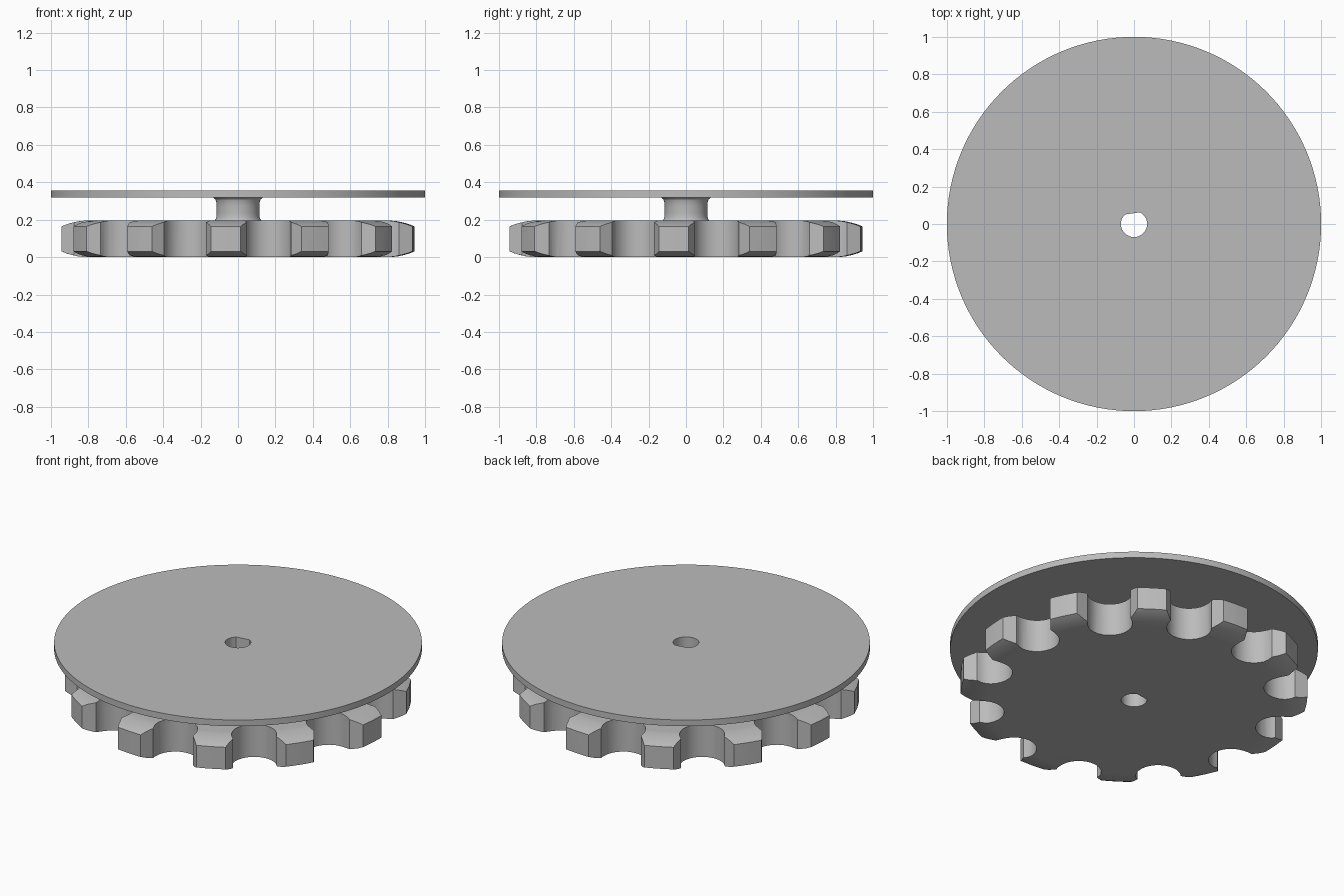
import bpy, bmesh, math
from math import cos, sin, pi, radians
from mathutils import Matrix, Vector

if "Cube" in bpy.data.objects:
    bpy.data.objects.remove(bpy.data.objects["Cube"], do_unlink=True)

TEETH = 12
GEAR_TOP = 0.195
DISC_BOTTOM, DISC_TOP = 0.318, 0.355

grey = bpy.data.materials.new("Plain grey")
grey.use_nodes = True
colour = (0.5, 0.5, 0.5, 1)
grey.diffuse_color = colour
grey.node_tree.nodes["Principled BSDF"].inputs["Base Color"].default_value = colour


def finish(bm, name):
    bmesh.ops.recalc_face_normals(bm, faces=bm.faces)
    mesh = bpy.data.meshes.new(name)
    bm.to_mesh(mesh)
    bm.free()
    mesh.materials.append(grey)
    obj = bpy.data.objects.new(name, mesh)
    bpy.context.collection.objects.link(obj)
    return obj


def prism(name, outline, bottom, top):
    bm = bmesh.new()
    face = bm.faces.new([bm.verts.new((x, y, bottom)) for x, y in outline])
    grown = bmesh.ops.extrude_face_region(bm, geom=[face])["geom"]
    verts = [g for g in grown if isinstance(g, bmesh.types.BMVert)]
    bmesh.ops.translate(bm, verts=verts, vec=(0, 0, top - bottom))
    return finish(bm, name)


def lathe(name, profile, steps):
    # Revolve an (r, z) profile and cap both ends
    bm = bmesh.new()
    rings = [[bm.verts.new((r * cos(2 * pi * i / steps), r * sin(2 * pi * i / steps), z))
              for i in range(steps)] for r, z in profile]
    for a, b in zip(rings, rings[1:]):
        for i in range(steps):
            j = (i + 1) % steps
            bm.faces.new((a[i], a[j], b[j], b[i]))
    bm.faces.new(rings[0])
    bm.faces.new(rings[-1])
    return finish(bm, name)


def boolean(obj, cutter, operation):
    mod = obj.modifiers.new(operation, 'BOOLEAN')
    mod.operation, mod.solver, mod.object = operation, 'EXACT', cutter
    bpy.context.view_layer.objects.active = obj
    bpy.ops.object.modifier_apply(modifier=mod.name)


# Toothed wheel outline: flat tip, straight flanks, round roller seat
seat_centre = Vector((0.839, 0)) @ Matrix.Rotation(radians(-15), 2)
seat_centre = Vector((0.839 * cos(radians(15)), 0.839 * sin(radians(15))))
flank_end = Vector((0.87, 0.11))
spoke = flank_end - seat_centre
radius = spoke.length
start = math.atan2(spoke.y, spoke.x) % (2 * pi)
# The seat arc is symmetric about the line at half a pitch
middle = radians(15) + pi
sweep = abs(start - middle)
pattern = [Vector((0.94, -0.08)), Vector((0.943, 0)), Vector((0.94, 0.08))]
for k in range(17):
    a = middle + sweep - 2 * sweep * k / 16
    if start < middle:
        a = 2 * middle - a
    pattern.append(seat_centre + radius * Vector((cos(a), sin(a))))
outline = []
for t in range(TEETH):
    turn = Matrix.Rotation(radians(-4 + 360 / TEETH * t), 2)
    outline += [turn @ p for p in pattern]
toothed_wheel = prism("toothed_wheel", outline, 0, GEAR_TOP)

# Rounded tooth edges: trim with a lens-like turned blank
edge = [(0.82, 0), (0.855, 0.004), (0.89, 0.012), (0.92, 0.021), (0.945, 0.032)]
blank = lathe("tooth_blank", edge + [(r, GEAR_TOP - z) for r, z in reversed(edge)], 128)
boolean(toothed_wheel, blank, 'INTERSECT')

# Flange disc with its filleted neck
neck = [(0.127, GEAR_TOP - 0.002), (0.119, 0.203), (0.115, 0.215), (0.114, 0.235),
        (0.114, 0.275), (0.116, 0.295), (0.121, 0.309), (0.131, DISC_BOTTOM)]
flange = lathe("flange_and_neck", neck + [(1, DISC_BOTTOM), (1, DISC_TOP)], 128)

# D-shaped bore: a circle with one flat
half = radians(35)
bore_outline = []
for k in range(41):
    a = radians(98) + half + (2 * pi - 2 * half) * k / 40
    bore_outline.append((0.07 * cos(a), 0.07 * sin(a)))
bore = prism("bore_cutter", bore_outline, -0.1, 0.5)

for part in (toothed_wheel, flange):
    boolean(part, bore, 'DIFFERENCE')
    bpy.ops.object.select_all(action='DESELECT')
    part.select_set(True)
    bpy.context.view_layer.objects.active = part
    bpy.ops.object.shade_smooth_by_angle(angle=radians(25))

for helper in (blank, bore):
    bpy.data.objects.remove(helper, do_unlink=True)
